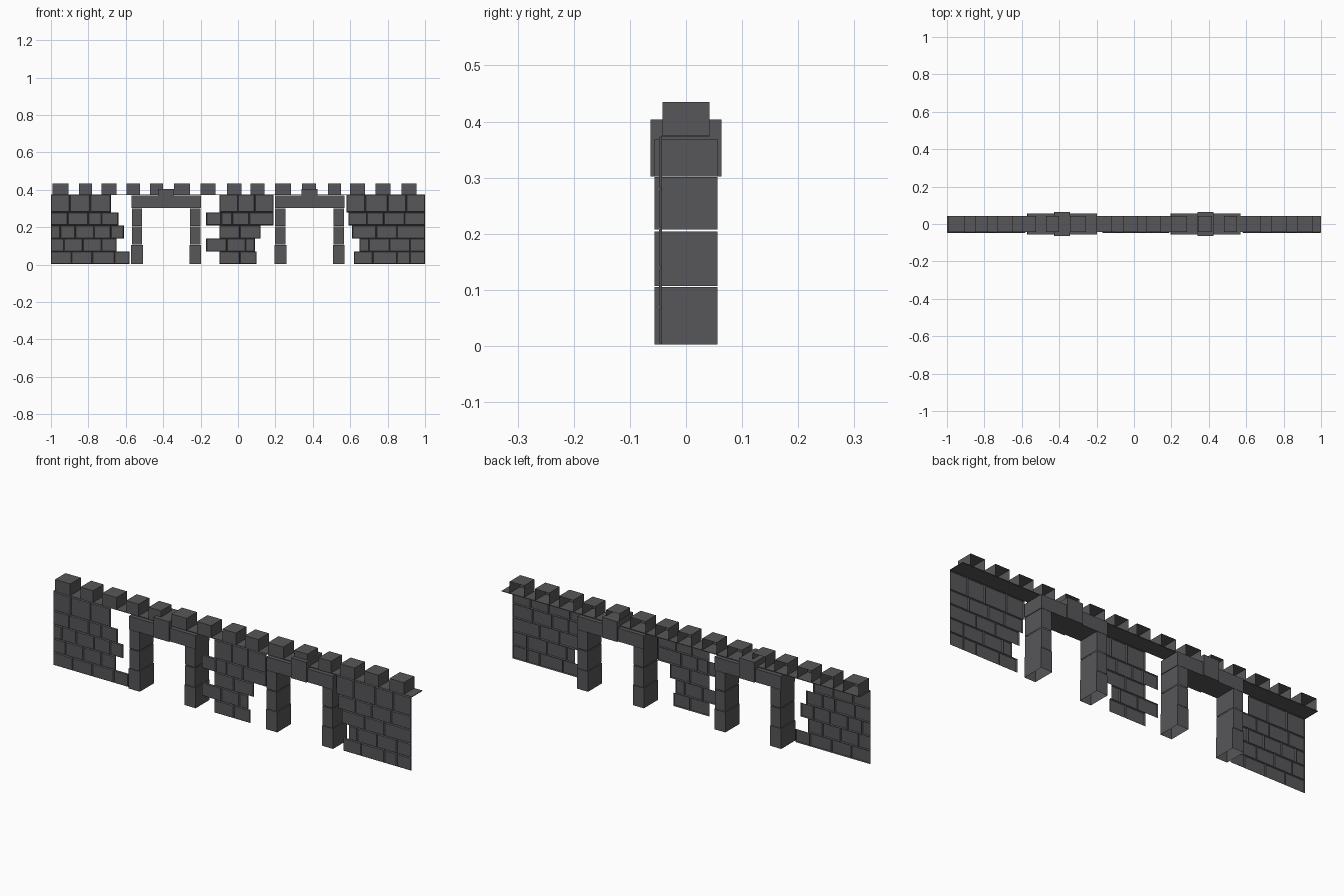
import bpy
import bmesh
from mathutils import Matrix, Vector

# Remove the default cube
default_cube = bpy.data.objects.get("Cube")
if default_cube:
    bpy.data.objects.remove(default_cube, do_unlink=True)


def make_material(name, colour):
    mat = bpy.data.materials.new(name)
    mat.use_nodes = True
    rgba = (*colour, 1.0)
    mat.diffuse_color = rgba
    mat.node_tree.nodes["Principled BSDF"].inputs["Base Color"].default_value = rgba
    return mat


STONE = make_material("grey stone", (0.095, 0.095, 0.1))


def finish(bm, name):
    mesh = bpy.data.meshes.new(name)
    bm.to_mesh(mesh)
    bm.free()
    mesh.materials.append(STONE)
    obj = bpy.data.objects.new(name, mesh)
    bpy.context.scene.collection.objects.link(obj)
    return obj


def add_block(bm, x_range, depth, z_range, open_side=None):
    """Add a box centred on y = 0; the face pointing to open_side is left out."""
    low = Vector((x_range[0], -depth, z_range[0]))
    high = Vector((x_range[1], depth, z_range[1]))
    matrix = Matrix.Translation((low + high) / 2) @ Matrix.Diagonal((*(high - low), 1))
    verts = bmesh.ops.create_cube(bm, size=1, matrix=matrix)["verts"]
    if open_side:
        bm.normal_update()
        faces = {face for vert in verts for face in vert.link_faces}
        hidden = [f for f in faces if f.normal.dot(Vector(open_side)) > 0.9]
        bmesh.ops.delete(bm, geom=hidden, context="FACES_ONLY")


# Brick courses, listed from the top down; joints are in hundredths of a unit
COURSE_HEIGHTS = (0.375, 0.28, 0.21, 0.14, 0.07, 0.003)
WALLS = {
    "right_brick_wall": (
        (-100, -90, -79, -68),
        (-100, -91, -80, -73, -64),
        (-100, -95, -87, -77, -68, -61),
        (-100, -93, -83, -73, -65),
        (-100, -89, -78, -66, -58),
    ),
    "middle_brick_wall": (
        (-10, 0, 9, 19),
        (-17, -9, -3, 6, 19),
        (-10, 1, 12),
        (-17, -6, 4, 9),
        (-10, 1, 10),
    ),
    "left_brick_wall": (
        (58, 68, 80, 90, 100),
        (59, 69, 78, 89, 100),
        (61, 74, 85, 100),
        (65, 70, 81, 92, 100),
        (62, 72, 85, 92, 100),
    ),
}


def build_wall(name, courses):
    """Thin facade: every cell becomes a raised brick with bevelled sides."""
    bm = bmesh.new()
    for joints, top, bottom in zip(courses, COURSE_HEIGHTS, COURSE_HEIGHTS[1:]):
        for start, end in zip(joints, joints[1:]):
            left, right = start / 100, end / 100
            corners = ((left, bottom), (right, bottom), (right, top), (left, top))
            bm.faces.new([bm.verts.new((x, -0.043, z)) for x, z in corners])
    bm.normal_update()
    bmesh.ops.inset_individual(bm, faces=list(bm.faces), thickness=0.005, depth=0.005)
    finish(bm, name)


for wall_name, wall_courses in WALLS.items():
    build_wall(wall_name, wall_courses)


# Gateways: stacked hollow pillar blocks, two lintel stones and a keystone
PILLAR_BLOCKS = ((0.003, 0.105), (0.107, 0.204), (0.208, 0.301))


def build_gateway(side, centre):
    for pillar_side, sign in (("right", -1), ("left", 1)):
        bm = bmesh.new()
        middle = centre + sign * 0.156
        for index, z_range in enumerate(PILLAR_BLOCKS):
            half = 0.031 if index == 0 else 0.028
            add_block(bm, (middle - half, middle + half), 0.056, z_range, (0, 0, -1))
        finish(bm, f"{side}_gate_{pillar_side}_pillar")

        bm = bmesh.new()
        span = sorted((centre + sign * 0.042, centre + sign * 0.186))
        add_block(bm, span, 0.056, (0.302, 0.369))
        finish(bm, f"{side}_gate_{pillar_side}_lintel")

    bm = bmesh.new()
    add_block(bm, (centre - 0.043, centre + 0.043), 0.063, (0.302, 0.404))
    finish(bm, f"{side}_gate_keystone")


build_gateway("right", -0.384)
build_gateway("left", 0.383)

# Thin walkway along the top of the wall
bm = bmesh.new()
add_block(bm, (-1, 1), 0.042, (0.373, 0.376))
finish(bm, "walkway")

# Battlements, open at the back: centre and width of each merlon, in hundredths
MERLONS = (
    (-95, 8.5), (-81.5, 7), (-69, 8), (-56, 7), (-43.5, 7),
    (-30, 8.5), (-16, 8), (-2, 7.5), (10.5, 7.5), (24, 8.5),
    (38, 7.5), (51.5, 7), (64, 8), (77.5, 8), (91.5, 8),
)
for number, (centre, width) in enumerate(MERLONS, start=1):
    bm = bmesh.new()
    span = ((centre - width / 2) / 100, (centre + width / 2) / 100)
    add_block(bm, span, 0.042, (0.376, 0.435), (0, 1, 0))
    finish(bm, f"merlon_{number}")
